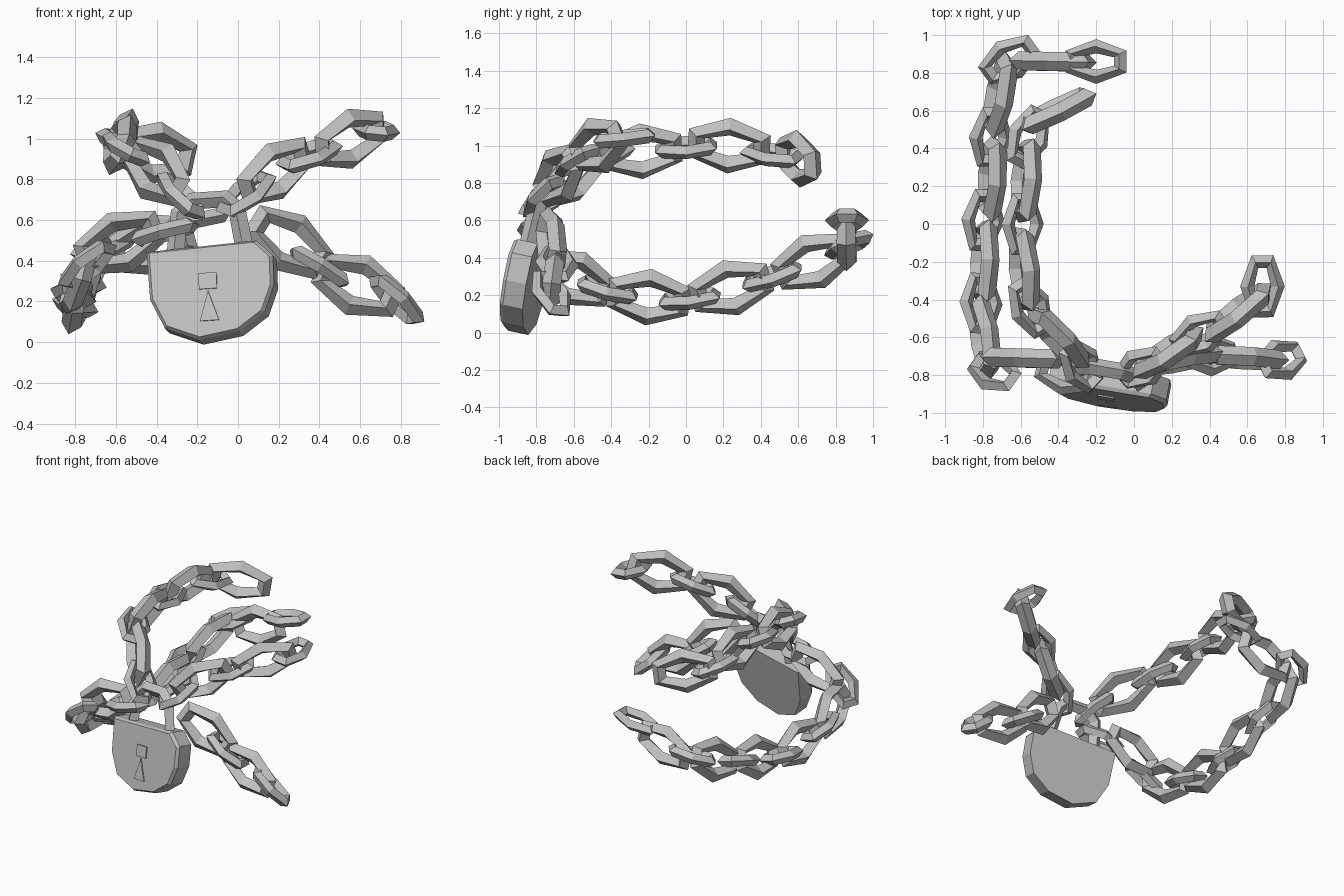
import bpy
import bmesh
from mathutils import Matrix, Vector

old = bpy.data.objects.get("Cube")
if old:
    bpy.data.objects.remove(old, do_unlink=True)

steel = bpy.data.materials.new("grey_steel")
steel.use_nodes = True
STEEL = (0.53, 0.53, 0.53, 1)
steel.diffuse_color = STEEL
steel.node_tree.nodes["Principled BSDF"].inputs["Base Color"].default_value = STEEL


def frame(origin, x_axis, y_axis, z_axis):
    """Matrix placing local axes at an origin."""
    m = Matrix((x_axis, y_axis, z_axis)).transposed().to_4x4()
    m.translation = origin
    return m


def finish(name, data, matrix):
    data.materials.append(steel)
    obj = bpy.data.objects.new(name, data)
    obj.matrix_world = matrix
    bpy.context.collection.objects.link(obj)
    return obj


def loft(name, rings, matrix, closed=False):
    """Bridge equal rings of points; cap the ends or join them in a loop."""
    bm = bmesh.new()
    loops = [[bm.verts.new(p) for p in ring] for ring in rings]
    pairs = list(zip(loops, loops[1:]))
    if closed:
        pairs.append((loops[-1], loops[0]))
    else:
        bm.faces.new(loops[0])
        bm.faces.new(loops[-1])
    for a, b in pairs:
        for i in range(len(a)):
            j = (i + 1) % len(a)
            bm.faces.new((a[i], a[j], b[j], b[i]))
    bmesh.ops.recalc_face_normals(bm, faces=bm.faces)
    mesh = bpy.data.meshes.new(name)
    bm.to_mesh(mesh)
    bm.free()
    return finish(name, mesh, matrix)


def hexagon(length, middle, end, height):
    """Stretched six-sided outline of a chain link."""
    return [Vector(p) for p in (
        (0, middle, height), (length, end, height), (length, -end, height),
        (0, -middle, height), (-length, -end, height), (-length, end, height))]


# A link is a hexagonal ring with a diamond-shaped bar
LINK = [hexagon(0.22, 0.158, 0.077, 0), hexagon(0.175, 0.108, 0.054, 0.05),
        hexagon(0.13, 0.058, 0.03, 0), hexagon(0.175, 0.108, 0.054, -0.05)]
SMALL_LINK = [[p * 0.75 for p in ring] for ring in LINK]


def chain(name, up, flat_first, path):
    """Large upright links alternating with small flat ones."""
    points = [Vector(p) for p in path]
    for i in range(1, len(points) - 1):
        along = (points[i + 1] - points[i - 1]).normalized()
        side = along.cross(Vector(up)).normalized()
        upright = side.cross(along)
        flat = (i % 2 == 1) == flat_first
        width = side if flat else upright
        loft(f"{name}_link_{i}", SMALL_LINK if flat else LINK,
             frame(points[i], along, width, along.cross(width)), closed=True)


# Chains spreading from the shackle
chain("upper_right_chain", (0.35, 0, 1), True, [
    (-0.2, -0.87, 0.6), (-0.28, -0.75, 0.72), (-0.4, -0.6, 0.84),
    (-0.55, -0.44, 0.95), (-0.58, -0.24, 0.97), (-0.59, 0, 0.99),
    (-0.57, 0.23, 1), (-0.56, 0.46, 0.95), (-0.41, 0.6, 0.93),
    (-0.07, 0.7, 0.86)])
chain("lower_right_chain", (0.28, 0, 1), True, [
    (-0.1, -0.82, 0.62), (-0.36, -0.79, 0.54), (-0.58, -0.71, 0.49),
    (-0.74, -0.78, 0.38), (-0.79, -0.6, 0.29), (-0.81, -0.42, 0.23),
    (-0.79, -0.2, 0.19), (-0.8, 0.02, 0.18), (-0.75, 0.24, 0.24),
    (-0.76, 0.46, 0.3), (-0.71, 0.68, 0.38), (-0.66, 0.87, 0.47),
    (-0.43, 0.86, 0.48), (-0.2, 0.86, 0.6), (0, 0.86, 0.57)])
chain("upper_left_chain", (0.1, -0.22, 1), True, [
    (-0.1, -0.85, 0.6), (0.04, -0.76, 0.73), (0.18, -0.68, 0.84),
    (0.35, -0.58, 0.92), (0.55, -0.47, 1), (0.68, -0.33, 1.04),
    (0.55, -0.1, 1.04)])
chain("lower_left_chain", (0, 0.1, 1), False, [
    (0.05, -0.75, 0.6), (0.25, -0.72, 0.49), (0.4, -0.69, 0.37),
    (0.59, -0.71, 0.28), (0.78, -0.72, 0.21), (0.86, -0.6, 0.0)])

# Padlock frame: leaning back and turned a little
front = Vector((-0.18, -0.96, 0.2)).normalized()
top = front.cross(Vector((0.97, -0.18, 0.07))).normalized()
LOCK = frame(Vector((-0.12, -0.865, 0.25)), top.cross(front), top, front)


def slab(name, outline, layers):
    """Stack scaled copies of an outline along the padlock's depth."""
    return loft(name, [[(x * s, y * s, z) for x, y in outline]
                       for z, s in layers], LOCK)


# Padlock body with a chamfered front
BODY = [(-0.32, 0.21), (0.23, 0.23), (0.31, 0.15), (0.31, 0), (0.26, -0.13),
        (0.13, -0.22), (-0.07, -0.25), (-0.24, -0.18), (-0.31, -0.03)]
slab("padlock_body", BODY, [(-0.065, 1), (0.045, 1), (0.065, 0.95)])

# Keyhole plates
PLATE = [(0.066, 1), (0.074, 1)]
slab("keyhole_top", [(-0.06, 0), (0.03, 0), (0.03, 0.08), (-0.06, 0.08)], PLATE)
slab("keyhole_slot", [(-0.06, -0.16), (0.035, -0.16), (-0.015, -0.01)], PLATE)

# Shackle: a square bar bent over the body
curve = bpy.data.curves.new("shackle", "CURVE")
curve.dimensions = "3D"
curve.bevel_depth = 0.045
curve.bevel_resolution = 0
curve.use_fill_caps = True
BENDS = [(-0.19, 0.15), (-0.16, 0.4), (-0.09, 0.46), (0.07, 0.46),
         (0.13, 0.4), (0.17, 0.15)]
spline = curve.splines.new("POLY")
spline.use_smooth = False
spline.points.add(len(BENDS) - 1)
for point, (x, y) in zip(spline.points, BENDS):
    point.co = (x, y, 0, 1)
finish("shackle", curve, LOCK)
